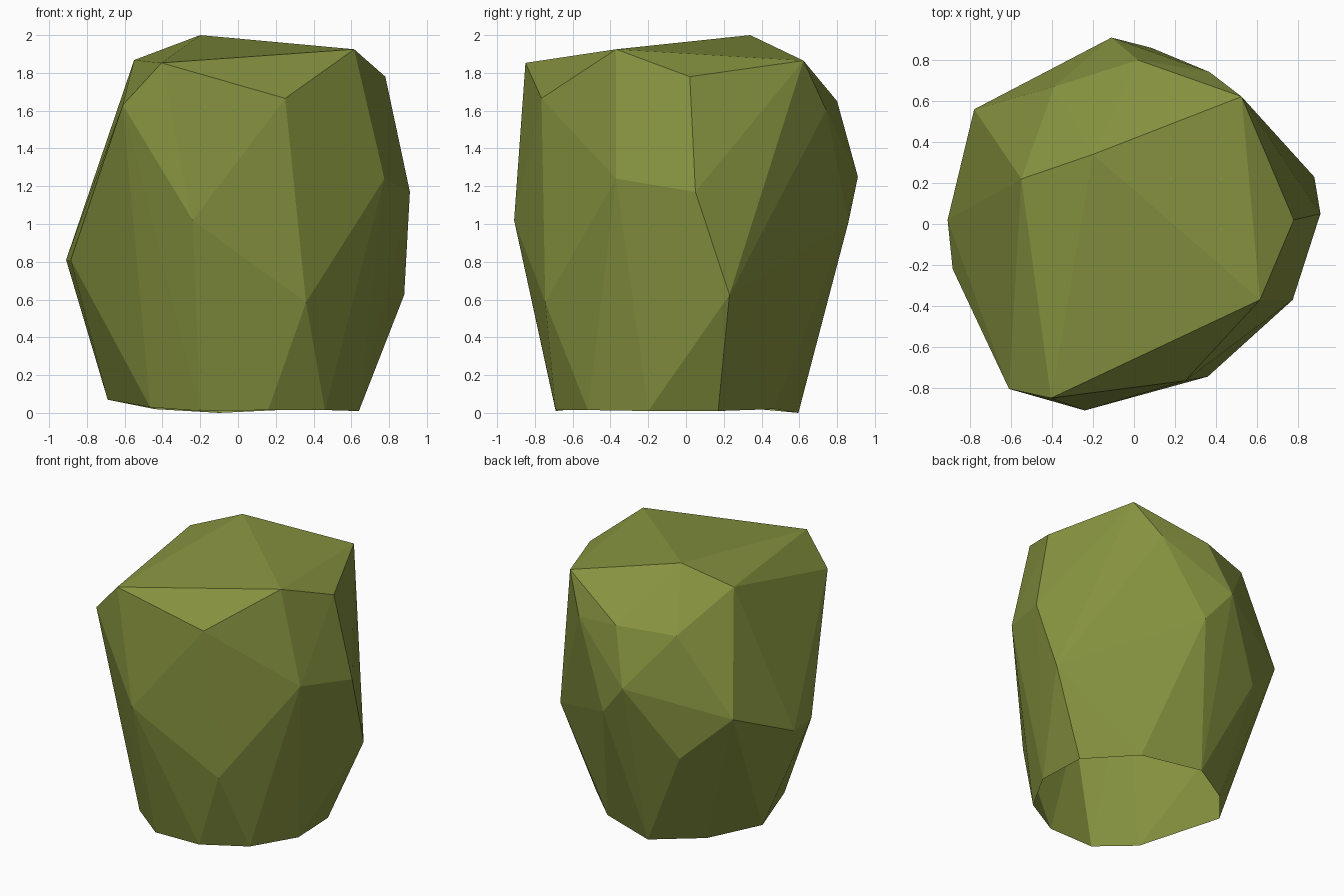
import bpy, bmesh

if "Cube" in bpy.data.objects:
    bpy.data.objects.remove(bpy.data.objects["Cube"])

# Corner points of the faceted boulder, grouped by level
crown = [(-.20, .34, 2.0), (.615, -.37, 1.925), (-.405, -.85, 1.853),
         (-.55, .22, 1.868), (.525, .622, 1.865), (.78, .02, 1.78)]
shoulder = [(.25, -.765, 1.665), (-.61, -.805, 1.63), (.368, .742, 1.603),
            (.02, .80, 1.65), (-.39, .67, 1.63)]
waist = [(-.24, -.91, 1.02), (.775, -.37, 1.24), (.91, .05, 1.17),
         (-.11, .91, 1.25), (.085, .86, 1.01), (-.78, .56, 1.065)]
lower = [(.36, -.745, .585), (.88, .23, .625), (-.91, .02, .81),
         (-.885, -.22, .81), (-.45, .72, .745)]
foot = [(-.20, -.69, .01), (.16, -.69, .015), (.46, -.52, .015),
        (.64, -.20, .01), (.625, .17, .01), (.325, .465, .02),
        (-.10, .595, 0), (-.44, .38, .02), (-.69, .08, .07),
        (-.465, -.50, .03)]

# Boulder: flat-shaded convex shell around the corners
bm = bmesh.new()
for co in crown + shoulder + waist + lower + foot:
    bm.verts.new(co)
bmesh.ops.convex_hull(bm, input=bm.verts[:])
loose = [v for v in bm.verts if not v.link_faces]
bmesh.ops.delete(bm, geom=loose, context='VERTS')
bmesh.ops.recalc_face_normals(bm, faces=bm.faces[:])

# Open underside: drop the faces that lie on the ground
sole = [f for f in bm.faces if all(v.co.z < .1 for v in f.verts)]
bmesh.ops.delete(bm, geom=sole, context='FACES')
mesh = bpy.data.meshes.new("boulder")
bm.to_mesh(mesh)
bm.free()

# Single mossy stone colour
mat = bpy.data.materials.new("olive_stone")
mat.diffuse_color = (.24, .29, .05, 1)
mat.use_nodes = True
mat.node_tree.nodes["Principled BSDF"].inputs["Base Color"].default_value = mat.diffuse_color
mesh.materials.append(mat)
boulder = bpy.data.objects.new("boulder", mesh)
bpy.context.collection.objects.link(boulder)
